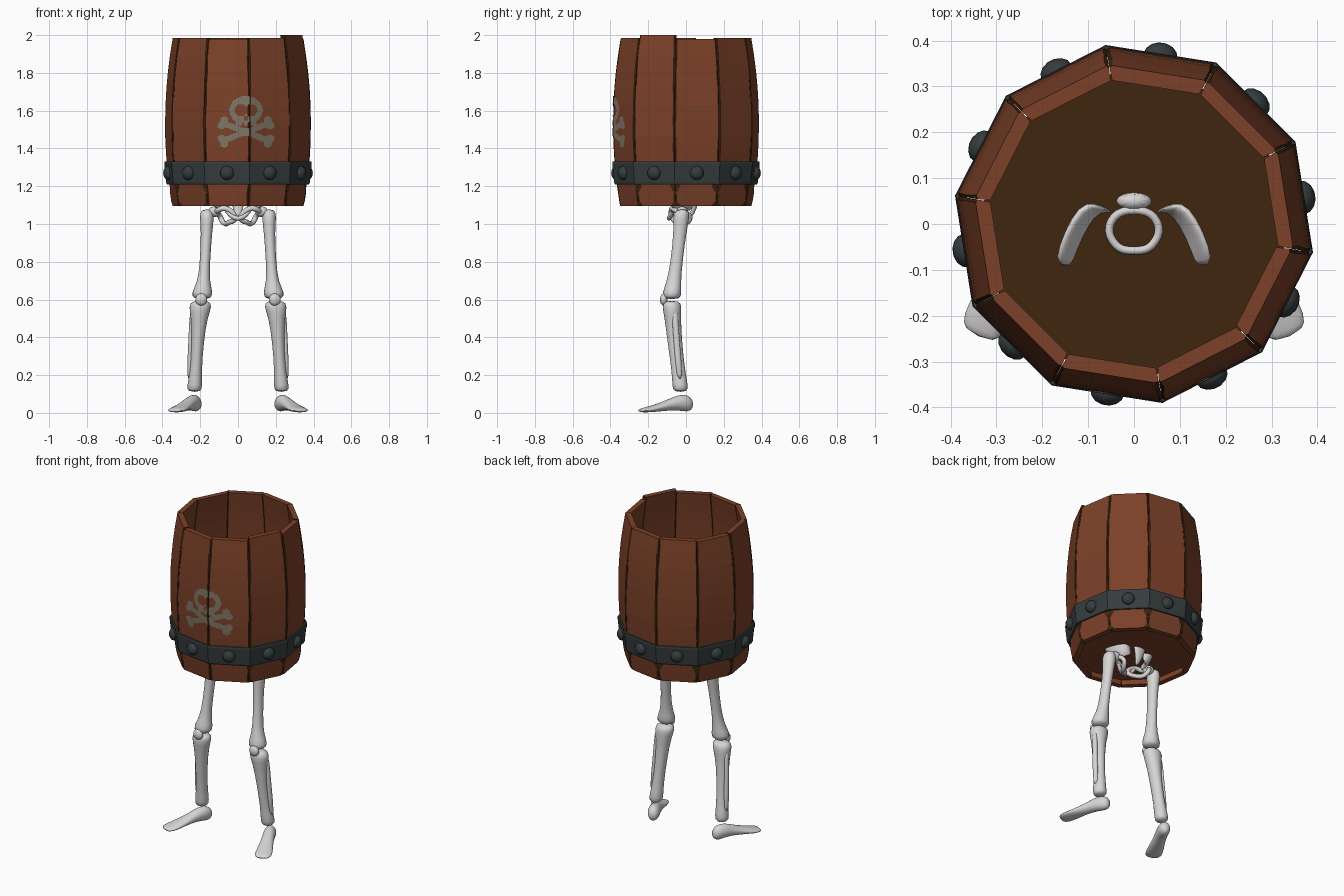
import bpy
import bmesh
import math
import random
from mathutils import Vector, Matrix

random.seed(4)
default_cube = bpy.data.objects.get("Cube")
if default_cube:
    bpy.data.objects.remove(default_cube, do_unlink=True)


def make_material(name, red, green, blue):
    material = bpy.data.materials.new(name)
    material.use_nodes = True
    color = (red, green, blue, 1)
    material.diffuse_color = color
    shader = material.node_tree.nodes["Principled BSDF"]
    shader.inputs["Base Color"].default_value = color
    shader.inputs["Roughness"].default_value = 0.8
    return material


wood = make_material("red brown wood", 0.2, 0.052, 0.021)
dark_wood = make_material("dark brown wood", 0.05, 0.019, 0.005)
iron = make_material("dark grey iron", 0.036, 0.046, 0.048)
bone = make_material("pale bone", 0.68, 0.66, 0.66)
paint = make_material("faded grey paint", 0.21, 0.18, 0.13)


def finish(name, mesh_data, materials, smooth=False, mirror=False, subdivide=False):
    bmesh.ops.recalc_face_normals(mesh_data, faces=mesh_data.faces[:])
    mesh = bpy.data.meshes.new(name)
    for face in mesh_data.faces:
        face.smooth = smooth
    mesh_data.to_mesh(mesh)
    mesh_data.free()
    for material in materials:
        mesh.materials.append(material)
    part = bpy.data.objects.new(name, mesh)
    bpy.context.collection.objects.link(part)
    if mirror:
        part.modifiers.new("Mirror", "MIRROR")
    if subdivide:
        part.modifiers.new("Subdivision", "SUBSURF").levels = 1
        part.modifiers["Subdivision"].render_levels = 1
    return part


def loft(name, rings, materials, caps=True, dark_columns=(), **options):
    """Skin a stack of closed rings, optionally using slot 1 on some columns."""
    data = bmesh.new()
    rows = [[data.verts.new(point) for point in ring] for ring in rings]
    count = len(rows[0])
    for low, high in zip(rows, rows[1:]):
        for i in range(count):
            j = (i + 1) % count
            face = data.faces.new((low[i], low[j], high[j], high[i]))
            face.material_index = int(i in dark_columns)
    if caps:
        data.faces.new(rows[0])
        data.faces.new(rows[-1])
    return finish(name, data, materials, **options)


def oval(center, u, v, sides=10):
    turns = [math.tau * i / sides for i in range(sides)]
    return [Vector(center) + Vector(u) * math.cos(a) + Vector(v) * math.sin(a) for a in turns]


def ball(name, center, size, material, angle=0, mirror=False):
    data = bmesh.new()
    place = (Matrix.Translation(center) @ Matrix.Rotation(angle, 4, "Z")
             @ Matrix.Diagonal((*size, 1)))
    bmesh.ops.create_uvsphere(data, u_segments=14, v_segments=10, radius=1, matrix=place)
    return finish(name, data, [material], smooth=True, mirror=mirror)


def upright_bone(name, rows):
    rings = [oval((x, y, z), (rx, 0, 0), (0, ry, 0)) for x, y, z, rx, ry in rows]
    loft(name, rings, [bone], smooth=True, mirror=True, subdivide=True)


def tube(name, points, radius, closed=False, mirror=False):
    curve = bpy.data.curves.new(name, "CURVE")
    curve.dimensions = "3D"
    curve.bevel_depth = radius
    curve.bevel_resolution = 2
    curve.resolution_u = 5
    curve.materials.append(bone)
    for side in ((1, -1) if mirror else (1,)):
        spline = curve.splines.new("BEZIER")
        spline.bezier_points.add(len(points) - 1)
        spline.use_cyclic_u = closed
        for knot, (x, y, z) in zip(spline.bezier_points, points):
            knot.co = (side * x, y, z)
            knot.handle_left_type = knot.handle_right_type = "AUTO"
    part = bpy.data.objects.new(name, curve)
    bpy.context.collection.objects.link(part)


# Barrel: ten separate flat staves with dark worn edges
STAVES = 10
HALF = math.pi / STAVES
BOTTOM = 1.095


def barrel_radius(z):
    return 0.392 - 0.04 * ((z - 1.53) / 0.45) ** 2


def stave_angle(index):
    return math.radians(9) + 2 * HALF * index


for index in range(STAVES):
    angle = stave_angle(index)
    top = 2.0 if index == STAVES - 1 else random.choice((1.98, 1.985, 1.99))
    levels = [BOTTOM, 1.12, 1.16, 1.2] + [1.2 + (top - 1.2) * i / 9 for i in range(1, 10)]
    out = Vector((math.cos(angle), math.sin(angle), 0))
    across = Vector((-out.y, out.x, 0))
    rings = []
    for level, z in enumerate(levels):
        face = barrel_radius(z) * math.cos(HALF)
        inner = face - 0.032
        width = face * math.tan(HALF) - 0.002
        inner_width = inner * math.tan(HALF) - 0.002
        worn = [random.uniform(0.003, 0.008) for _ in range(2)]
        if level in (0, 3) and math.sin(angle) > -0.85:
            worn = [w + 0.022 for w in worn]
        section = [(-inner_width, inner), (-width, face - 0.005), (-width + worn[0], face),
                   (width - worn[1], face), (width, face - 0.005), (inner_width, inner)]
        rings.append([across * t + out * r + Vector((0, 0, z)) for t, r in section])
    loft(f"stave_{index + 1}", rings, [wood, dark_wood], dark_columns=(0, 1, 3, 4))


def barrel_ring(z, offset):
    radius = barrel_radius(z) + offset
    corners = [stave_angle(i) + HALF for i in range(STAVES)]
    return [(radius * math.cos(a), radius * math.sin(a), z) for a in corners]


# Floor of the barrel, dark on its upper side
floor = loft("barrel_floor", [barrel_ring(1.13, -0.031), barrel_ring(1.14, -0.031)],
             [wood, dark_wood])
for polygon in floor.data.polygons:
    polygon.material_index = int(polygon.normal.z > 0.5)

# Iron hoop and rivets
hoop = [(1.21, -0.002), (1.21, 0.009), (1.22, 0.012), (1.32, 0.012), (1.33, 0.009), (1.33, -0.002)]
loft("iron_hoop", [barrel_ring(z, offset) for z, offset in hoop], [iron], caps=False)
for index in range(STAVES):
    angle = stave_angle(index)
    reach = (barrel_radius(1.27) + 0.012) * math.cos(HALF)
    ball(f"rivet_{index + 1}", (reach * math.cos(angle), reach * math.sin(angle), 1.27),
         (0.029, 0.037, 0.037), iron, angle)


# Painted emblem: thin cells laid on the two front staves
def painted(x, z):
    x = abs(x)
    skull = (x / 0.088) ** 2 + ((z - 0.115) / 0.075) ** 2 < 1 or (x < 0.055 and 0.035 < z < 0.08)
    eyes = math.hypot(x - 0.027, z - 0.115) < 0.032
    nose = x < 0.01 and 0.06 < z < 0.085
    jaw_gap = 0.012 < x < 0.018 and z < 0.05
    if skull and not (eyes or nose or jaw_gap):
        return True
    shaft = x < 0.12 and abs(abs(z) - x * 0.38) < 0.017
    knobs = min(math.hypot(x - 0.115, abs(z) - 0.062), math.hypot(x - 0.128, abs(z) - 0.034)) < 0.021
    return shaft or knobs


def on_barrel(x, z):
    angle = stave_angle(7 if x < 0.061 else 8)
    face = barrel_radius(z) * math.cos(HALF) + 0.003
    return (x, (face - x * math.cos(angle)) / math.sin(angle), z)


emblem = bmesh.new()
CELL = 0.005
for column in range(-31, 31):
    for row in range(-20, 40):
        x, z = column * CELL, row * CELL
        if painted(x + CELL / 2, z + CELL / 2) and abs(x + 0.042 - 0.061) > CELL * 0.7:
            corners = [(x, z), (x + CELL, z), (x + CELL, z + CELL), (x, z + CELL)]
            emblem.faces.new([emblem.verts.new(on_barrel(a + 0.042, b + 1.487)) for a, b in corners])
bmesh.ops.remove_doubles(emblem, verts=emblem.verts[:], dist=0.0005)
finish("painted_emblem", emblem, [paint])

# Leg bones, mirrored to both sides
upright_bone("thigh_bones", [
    (.165, -.02, 1.08, .03, .035), (.165, -.025, 1.04, .042, .048), (.165, -.03, .97, .031, .036),
    (.175, -.05, .8, .028, .033), (.182, -.065, .69, .034, .04), (.19, -.075, .635, .062, .055),
    (.19, -.075, .6, .048, .048)])
upright_bone("shin_bones", [
    (.195, -.075, .595, .05, .042), (.2, -.075, .565, .066, .056), (.205, -.07, .5, .045, .045),
    (.213, -.06, .38, .034, .041), (.223, -.04, .22, .032, .037), (.23, -.03, .14, .044, .045),
    (.23, -.03, .11, .036, .038)])
upright_bone("calf_bones", [
    (.24, -.06, .56, .017, .02), (.25, -.052, .4, .012, .016), (.258, -.03, .15, .018, .02)])
ball("kneecaps", (0.195, -0.118, 0.6), (0.032, 0.02, 0.032), bone, mirror=True)
ball("hip_heads", (0.125, -0.02, 1.065), (0.035, 0.03, 0.028), bone, mirror=True)

# Feet, turned outwards
heel, ahead, side = Vector((.21, .035, 0)), Vector((.42, -.907, 0)), Vector((.907, .42, 0))
foot = [(0, .02, .025, .045), (.03, .038, .05, .05), (.08, .038, .044, .056), (.15, .038, .03, .04),
        (.22, .05, .02, .024), (.28, .054, .014, .015), (.31, .036, .008, .012)]
loft("feet", [oval(heel + ahead * t + Vector((0, 0, z)), side * w, (0, 0, h)) for t, w, h, z in foot],
     [bone], smooth=True, mirror=True, subdivide=True)

# Pelvis: flared wings, tailbone, upper ring and lower loops
wing = [((.10, -.075, 1.08), (.172, -.1, 1.16)), ((.095, -.04, 1.06), (.165, -.055, 1.185)),
        ((.085, 0, 1.06), (.135, .01, 1.195)), ((.07, .025, 1.07), (.1, .05, 1.19)),
        ((.04, .03, 1.08), (.06, .03, 1.17))]
rings = []
for low, high in wing:
    low, high = Vector(low), Vector(high)
    rings.append(oval((low + high) / 2, (high - low) / 2, (0.015, 0.01, 0)))
loft("pelvis_wings", rings, [bone], smooth=True, mirror=True, subdivide=True)
tailbone = [(.02, 1.03, .01, .01), (.045, 1.08, .025, .014), (.05, 1.13, .045, .018), (.05, 1.18, .04, .024)]
loft("tailbone", [oval((0, y, z), (rx, 0, 0), (0, ry, 0)) for y, z, rx, ry in tailbone],
     [bone], smooth=True, subdivide=True)
tube("pelvis_ring", [(0, .03, 1.16), (.05, .005, 1.155), (.04, -.045, 1.15),
                     (0, -.058, 1.15), (-.04, -.045, 1.15), (-.05, .005, 1.155)], 0.009, closed=True)
tube("pelvis_loops", [(.015, -.07, 1.03), (.06, -.075, 1.08), (.11, -.05, 1.07),
                      (.095, .02, 1.04), (.075, 0, 1.005), (.045, -.045, 1.01)], 0.014,
     closed=True, mirror=True)
tube("pubic_arch", [(-.06, -.07, 1.07), (-.03, -.085, 1.04), (0, -.09, 1.03),
                    (.03, -.085, 1.04), (.06, -.07, 1.07)], 0.012)
